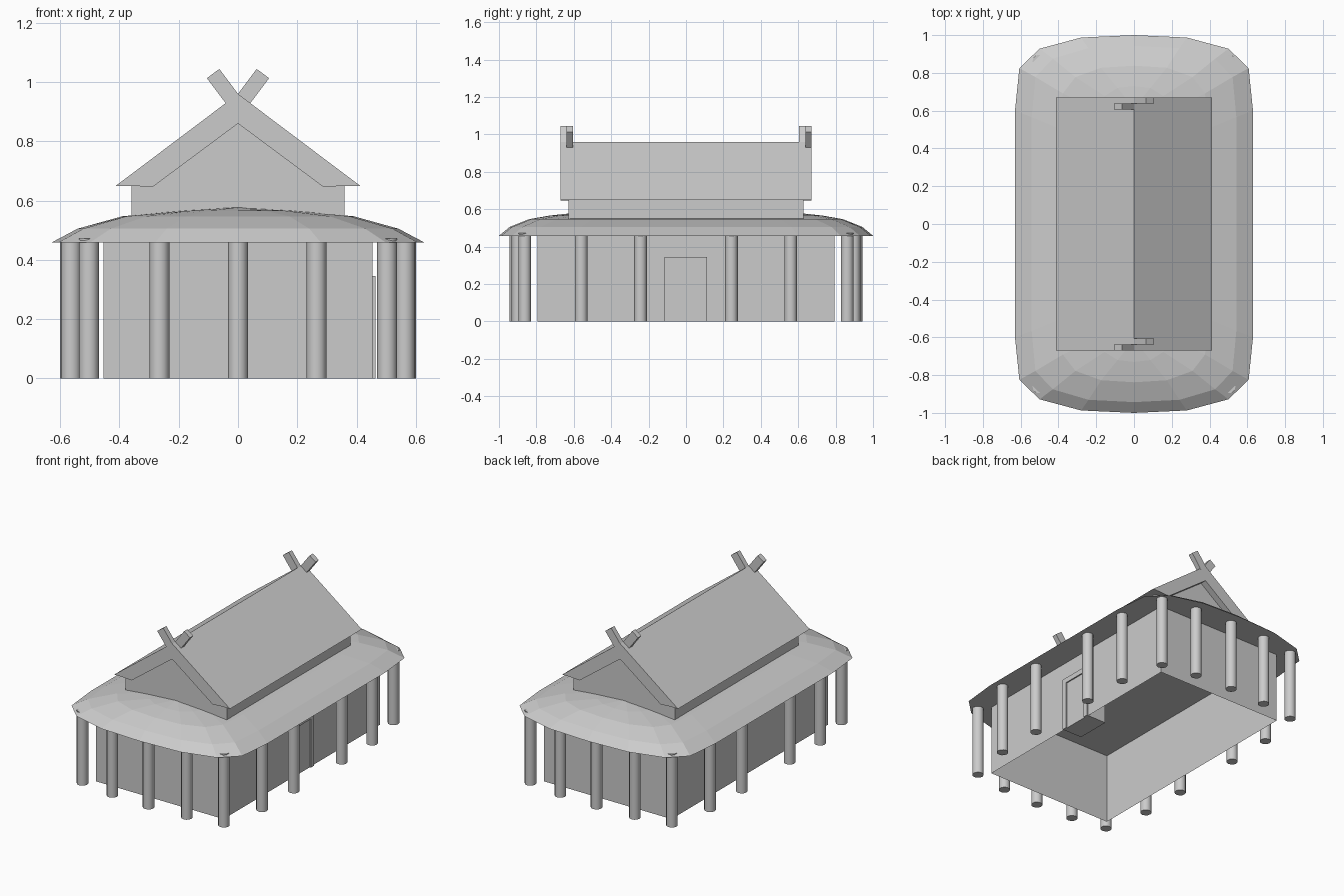
import bpy, bmesh, math
from mathutils import Matrix

if "Cube" in bpy.data.objects:
    bpy.data.objects.remove(bpy.data.objects["Cube"])


def finish(name, bm):
    bmesh.ops.recalc_face_normals(bm, faces=bm.faces)
    me = bpy.data.meshes.new(name)
    bm.to_mesh(me)
    bm.free()
    ob = bpy.data.objects.new(name, me)
    bpy.context.collection.objects.link(ob)
    return ob


def extrude(name, profile, axis, a, b):
    """Extrude a 2D profile: axis 'y' takes (x, z) points, axis 'x' takes (y, z)."""
    bm = bmesh.new()
    def place(p, t):
        return (p[0], t, p[1]) if axis == 'y' else (t, p[0], p[1])
    ends = [[bm.verts.new(place(p, t)) for p in profile] for t in (a, b)]
    n = len(profile)
    for e in ends:
        bm.faces.new(e)
    for i in range(n):
        j = (i + 1) % n
        bm.faces.new((ends[0][i], ends[0][j], ends[1][j], ends[1][i]))
    return finish(name, bm)


# Hall walls: a box left open at the bottom
bm = bmesh.new()
bmesh.ops.create_cube(bm, size=1, matrix=Matrix.Translation((0, 0, 0.23))
                      @ Matrix.Diagonal((0.908, 1.59, 0.46, 1)))
bm.faces.ensure_lookup_table()
floor = [f for f in bm.faces if f.calc_center_median().z < 0.01]
bmesh.ops.delete(bm, geom=floor, context='FACES_ONLY')
finish("hall_walls", bm)

# Door on the right side: frame with a recessed panel
extrude("door_frame", [(-0.115, 0), (-0.115, 0.345), (0.112, 0.345), (0.112, 0),
                       (0.08, 0), (0.08, 0.312), (-0.083, 0.312), (-0.083, 0)],
        'x', 0.32, 0.464)
extrude("door_panel", [(-0.083, 0), (-0.083, 0.312), (0.08, 0.312), (0.08, 0)],
        'x', 0.32, 0.456)

# Columns around the hall
spots = [(0, s * 0.91) for s in (-1, 1)]
for sx in (-1, 1):
    for sy in (-1, 1):
        spots += [(sx * x, sy * y) for x, y in
                  ((0.265, 0.898), (0.503, 0.862), (0.563, 0.56), (0.567, 0.243))]
for i, (x, y) in enumerate(spots):
    bm = bmesh.new()
    bmesh.ops.create_cone(bm, cap_ends=True, segments=12, radius1=0.034, radius2=0.034,
                          depth=0.472, matrix=Matrix.Translation((x, y, 0.236)))
    ob = finish(f"column_{i + 1}", bm)
    for p in ob.data.polygons:
        p.use_smooth = len(p.vertices) == 4
    ob.data.set_sharp_from_angle(angle=math.radians(40))

# Lower curved roof: rounded rectangular rings rising to a low ridge
quarter = [(0.63, 0.6), (0.607, 0.825), (0.5, 0.928), (0.28, 0.987)]
rim = quarter + [(0, 1.0)] + [(-x, y) for x, y in reversed(quarter)]
rim += [(-x, -y) for x, y in rim]
levels = [(1, 1, 0.458), (0.86, 0.943, 0.505), (0.62, 0.838, 0.547),
          (0.31, 0.73, 0.566), (0, 0.62, 0.578)]
bm = bmesh.new()
rings = [[bm.verts.new((x * kx, y * ky, z)) for x, y in rim] for kx, ky, z in levels]
bm.faces.new(rings[0])
for lo, hi in zip(rings, rings[1:]):
    for i in range(len(rim)):
        j = (i + 1) % len(rim)
        bm.faces.new((lo[i], lo[j], hi[j], hi[i]))
bmesh.ops.remove_doubles(bm, verts=bm.verts, dist=0.0005)
finish("lower_roof", bm)

# Upper storey with gable ends
extrude("gable_walls", [(-0.36, 0.53), (0.36, 0.53), (0.36, 0.65), (0.29, 0.65),
                        (0, 0.865), (-0.29, 0.65), (-0.36, 0.65)], 'y', -0.628, 0.628)

# Steep upper roof
extrude("upper_roof", [(0, 0.96), (0.412, 0.65), (0.36, 0.65), (0.288, 0.646), (0, 0.86),
                       (-0.288, 0.646), (-0.36, 0.65), (-0.412, 0.65)], 'y', -0.67, 0.67)

# Crossed finials at both ends of the ridge
bar = [(0.105, 1.013), (0.063, 1.044), (-0.004, 0.955), (0.038, 0.924)]
for end, y in (("front", -0.638), ("back", 0.638)):
    extrude(f"{end}_finial_right", bar, 'y', y, y + 0.033)
    extrude(f"{end}_finial_left", [(-x, z) for x, z in bar], 'y', y - 0.033, y)
